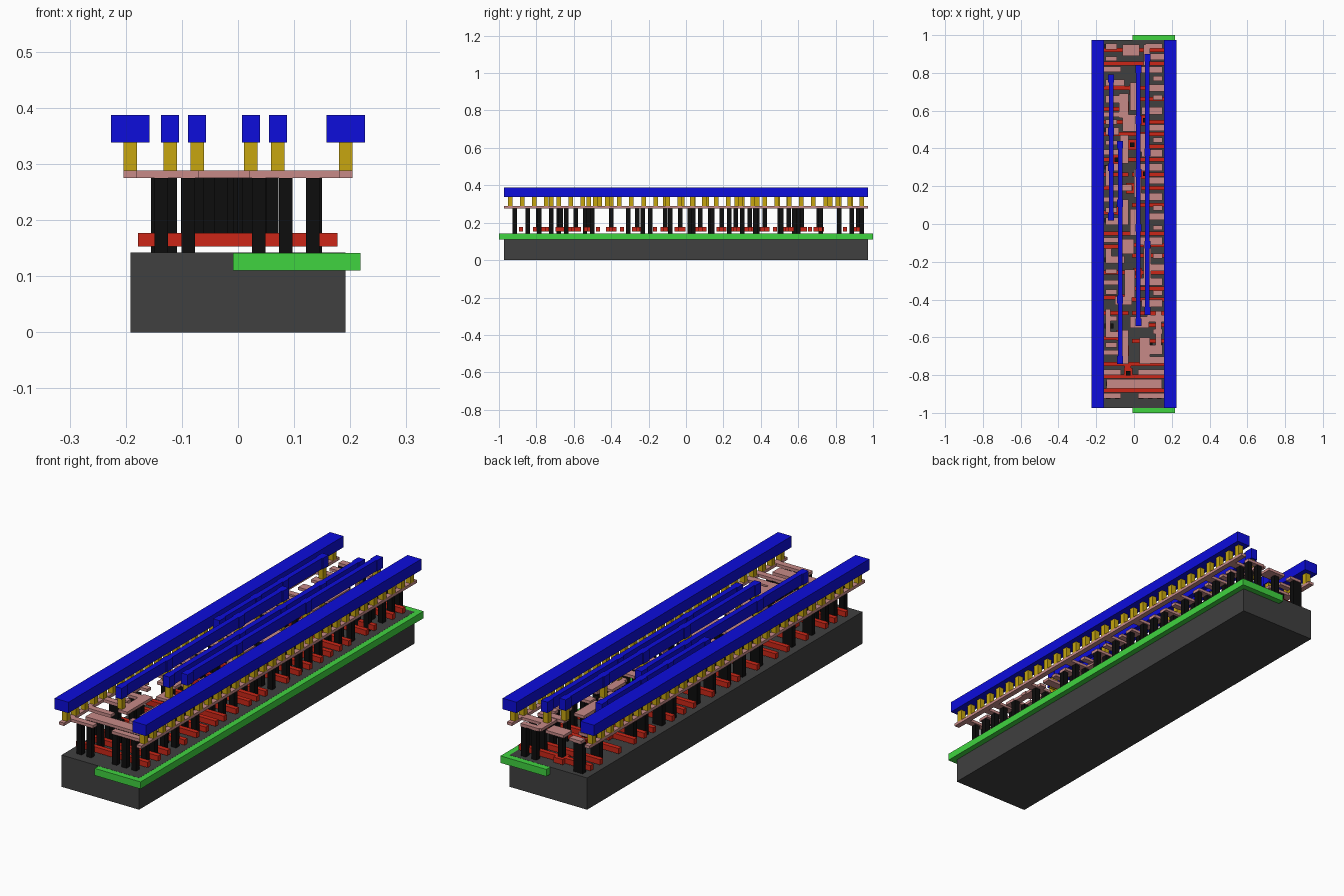
import bpy, bmesh
from mathutils import Matrix, Vector


def material(name, rgb):
    """Colour given as seen on screen, stored as linear."""
    m = bpy.data.materials.new(name)
    lin = [c / 12.92 if c <= 0.04 else ((c + 0.055) / 1.055) ** 2.4 for c in rgb]
    m.diffuse_color = (*lin, 1)
    return m


def layer(name, rects, z0, z1, mat):
    """One object made of boxes; each rect is (x0, x1, y0, y1)."""
    bm = bmesh.new()
    for x0, x1, y0, y1 in rects:
        c = Vector(((x0 + x1) / 2, (y0 + y1) / 2, (z0 + z1) / 2))
        size = Matrix.Diagonal((x1 - x0, y1 - y0, z1 - z0, 1))
        bmesh.ops.create_cube(bm, size=1, matrix=Matrix.Translation(c) @ size)
    me = bpy.data.meshes.new(name)
    bm.to_mesh(me)
    bm.free()
    me.materials.append(mat)
    ob = bpy.data.objects.new(name, me)
    bpy.context.collection.objects.link(ob)
    return ob


def pad(x, y, w, h=None):
    h = h or w
    return (x - w / 2, x + w / 2, y - h / 2, y + h / 2)


GREY = material("dark_grey", (0.25, 0.25, 0.25))
GREEN = material("green", (0.25, 0.83, 0.25))
RED = material("red", (0.8, 0.15, 0.09))
BLACK = material("black", (0.05, 0.05, 0.05))
PINK = material("pink", (0.78, 0.54, 0.53))
GOLD = material("gold", (0.78, 0.65, 0.06))
BLUE = material("blue", (0.05, 0.05, 0.86))

L = 0.973      # half length of the cell
C = 0.024      # contact width

# Base block and the well let into its right half
layer("substrate", [(-0.192, 0.192, -L, L)], 0, 0.142, GREY)
layer("well", [(-0.009, 0.218, -1, 1)], 0.11, 0.1415, GREEN)

# Gate strips: full width, left half only, right half only
full = [-0.882, -0.807, -0.742, -0.257, -0.05, 0.19, 0.342, 0.476, 0.72, 0.85]
left = [-0.604, -0.47, -0.39, -0.12, 0.06, 0.262, 0.54, 0.61, 0.92]
right = [-0.62, -0.535, -0.47, -0.40, -0.342, -0.166, -0.11, 0.10, 0.262, 0.41, 0.54, 0.663, 0.92]
gates = [(-0.178, 0.177, y - 0.0105, y + 0.0105) for y in full]
gates += [(-0.178, -0.03, y - 0.0105, y + 0.0105) for y in left]
gates += [(-0.01, 0.177, y - 0.0105, y + 0.0105) for y in right]
# Landing pads on the gate strips
gate_pads = [(-0.03, -0.79), (-0.05, -0.67), (-0.07, -0.59), (0.04, -0.52), (-0.05, -0.40),
             (0.02, -0.26), (-0.03, -0.11), (0.01, -0.03), (-0.07, 0.075), (-0.02, 0.19),
             (0.06, 0.265), (-0.09, 0.34), (-0.01, 0.42), (0.06, 0.55), (-0.05, 0.62),
             (0.0, 0.71), (-0.03, 0.92)]
gates += [pad(x, y, 0.045, 0.055) for x, y in gate_pads]
gates += [(-0.05, -0.015, -0.81, -0.74)]
layer("gate_strips", gates, 0.153, 0.177, RED)

# Contact posts down to the base, and shorter ones onto the gate pads
posts = []
for y in (-0.915, -0.845, -0.785):
    posts += [pad(x, y, C) for x in (-0.137, -0.089, 0.037, 0.085, 0.133)]
for y in (-0.68, -0.54, -0.31, -0.19, -0.085, 0.02, 0.13, 0.30, 0.38, 0.50, 0.58, 0.82, 0.94):
    posts += [pad(x, y, C) for x in (-0.143, -0.121)]
for y in (-0.72, -0.64, -0.50, -0.31, -0.23, -0.085, 0.04, 0.14, 0.23, 0.30, 0.37, 0.51, 0.60, 0.72, 0.82, 0.885, 0.94):
    posts += [pad(x, y, C) for x in (0.085, 0.138)]
layer("contact_posts", posts, 0.142, 0.275, BLACK)
layer("gate_contact_posts", [pad(x, y, C) for x, y in gate_pads], 0.177, 0.275, BLACK)

# Local wiring: two side rails, tabs reaching inwards, and inner wires
wires = [(s * 0.192 - 0.012, s * 0.192 + 0.012, -L, L) for s in (-1, 1)]
wires += [(-0.19, -0.07, y - 0.014, y + 0.014) for y in (-0.91, -0.785, -0.68, -0.31, -0.085, 0.13, 0.38, 0.58, 0.82)]
wires += [(0.02, 0.19, y - 0.014, y + 0.014) for y in (-0.91, -0.785)]
wires += [(0.07, 0.19, y - 0.018, y + 0.018) for y in (-0.72, -0.50, -0.23, 0.04, 0.23, 0.51, 0.72, 0.885)]
wires += [(-0.145, 0.147, -0.872, -0.82),
          (0.03, 0.085, -0.74, -0.60), (-0.075, -0.03, -0.74, -0.56), (0.03, 0.15, -0.69, -0.64),
          (-0.15, -0.125, -0.58, -0.45), (-0.15, -0.07, -0.60, -0.57), (0.115, 0.145, -0.64, -0.46),
          (-0.02, 0.08, -0.55, -0.49), (-0.10, -0.01, -0.43, -0.385), (0.04, 0.15, -0.44, -0.40),
          (-0.05, 0.005, -0.39, -0.24), (0.03, 0.15, -0.325, -0.285), (-0.15, -0.05, -0.21, -0.17),
          (-0.15, -0.12, -0.19, -0.13), (0.05, 0.09, -0.32, -0.10), (-0.06, 0.0, -0.16, -0.08),
          (0.02, 0.15, -0.11, -0.07), (-0.02, 0.03, -0.06, 0.08), (-0.15, -0.03, -0.005, 0.035)]
wires += [(-0.08, -0.03, 0.02, 0.13), (0.03, 0.15, 0.125, 0.165), (0.0, 0.04, 0.14, 0.29),
          (-0.13, -0.01, 0.175, 0.21), (-0.15, -0.11, 0.20, 0.31), (0.03, 0.15, 0.28, 0.32),
          (-0.14, -0.06, 0.28, 0.32), (-0.075, -0.03, 0.32, 0.47), (0.04, 0.15, 0.355, 0.395),
          (0.03, 0.07, 0.38, 0.48), (-0.15, -0.08, 0.47, 0.51), (-0.06, 0.03, 0.49, 0.58),
          (-0.08, -0.03, 0.56, 0.69), (0.04, 0.15, 0.58, 0.62), (-0.02, 0.03, 0.60, 0.75),
          (-0.15, -0.05, 0.64, 0.68), (-0.15, -0.05, 0.73, 0.765), (0.02, 0.15, 0.80, 0.835),
          (-0.06, 0.03, 0.89, 0.95), (-0.15, -0.09, 0.925, 0.955), (0.06, 0.15, 0.93, 0.955),
          (0.05, 0.085, 0.84, 0.95)]
# Short inner runs filling the remaining routing space
wires += [(0.10, 0.15, y - 0.013, y + 0.013) for y in (-0.57, -0.365, -0.17, -0.02, 0.085, 0.445, 0.67, 0.77)]
wires += [(-0.15, -0.09, y - 0.013, y + 0.013) for y in (-0.64, -0.50, -0.36, -0.25, 0.075, 0.43, 0.54, 0.875)]
layer("local_wires", wires, 0.275, 0.288, PINK)

# Upper metal: wide power rails and four thin tracks widened over their vias
tracks = {-0.121: (0.04, 0.30, 0.49, 0.77), -0.073: (-0.72, -0.40, 0.11, 0.42),
          0.023: (-0.52, -0.02, 0.27, 0.55, 0.82), 0.071: (-0.46, -0.11, 0.38, 0.88)}
rail_vias = [pad(s * 0.192, -L + (k + 0.5) * 2 * L / 30, C) for s in (-1, 1) for k in range(30)]
track_vias = [pad(x, y, C) for x, ys in tracks.items() for y in ys]
layer("vias", rail_vias + track_vias, 0.288, 0.338, GOLD)
layer("power_rails", [(s * 0.192 - 0.034, s * 0.192 + 0.034, -L, L) for s in (-1, 1)], 0.338, 0.387, BLUE)
metal = []
for x, ys in tracks.items():
    metal.append((x - 0.012, x + 0.012, ys[0], ys[-1]))
    metal += [pad(x, y, 0.032, 0.041) for y in ys]
layer("signal_tracks", metal, 0.338, 0.387, BLUE)
